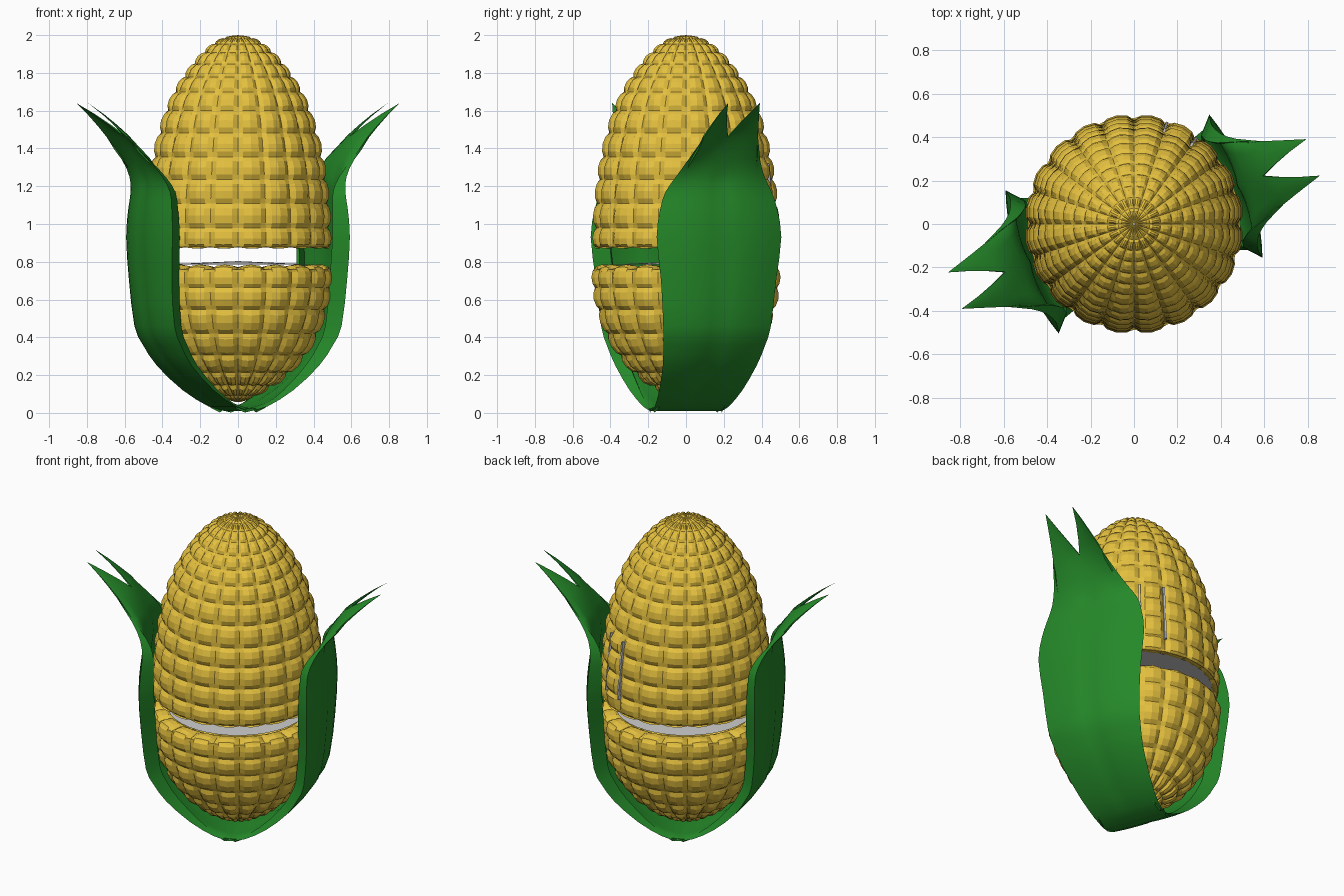
import bpy, bmesh
from math import sin, cos, pi, radians
from mathutils import Matrix, Vector

if "Cube" in bpy.data.objects:
    bpy.data.objects.remove(bpy.data.objects["Cube"])


def material(name, color):
    m = bpy.data.materials.new(name)
    m.diffuse_color = color
    m.use_nodes = True
    m.node_tree.nodes["Principled BSDF"].inputs["Base Color"].default_value = m.diffuse_color
    return m


YELLOW = material("kernel_yellow", (0.78, 0.53, 0.05, 1))
GREEN = material("husk_green", (0.018, 0.25, 0.022, 1))
COLUMNS = 20


def finish(bm, name, mat=None):
    me = bpy.data.meshes.new(name)
    bm.to_mesh(me)
    bm.free()
    ob = bpy.data.objects.new(name, me)
    bpy.context.collection.objects.link(ob)
    if mat:
        me.materials.append(mat)
    return ob


# Kernel-covered shell: each profile span is one row of faceted kernels
STEPS = ((0, 1.0), (0.2, 0.25), (0.5, 0.0), (0.8, 0.25))


def kernels(name, prof):
    n = len(prof) - 1
    pts = [Vector(p) for p in prof]

    def at(t):
        t = max(0, min(n, t))
        i = min(int(t), n - 1)
        return pts[i].lerp(pts[i + 1], t - i)

    rows = [(i + f, g) for i in range(n) for f, g in STEPS] + [(n, 1.0)]
    bm = bmesh.new()
    rings = []
    for t, gz in rows:
        p = at(t)
        tan = (at(t + 0.4) - at(t - 0.4)).normalized()
        i = min(int(t), n - 1)
        depth = min(0.026, 0.22 * (pts[i + 1] - pts[i]).length, 0.15 * p.x)
        ring = []
        for c in range(COLUMNS):
            for f, ga in STEPS:
                d = depth * min(1.0, ga + gz)
                r, z = p.x - tan.y * d, p.y + tan.x * d
                a = -pi / 2 + 2 * pi * (c + f) / COLUMNS
                # one column on the back sits slightly proud
                if c == 8 and f > 0 and 0.95 < z < 1.33:
                    r += 0.01
                ring.append(bm.verts.new((r * cos(a), r * sin(a), z)))
        rings.append(ring)
    m = len(rings[0])
    for lo, hi in zip(rings, rings[1:]):
        for j in range(m):
            k = (j + 1) % m
            bm.faces.new((lo[j], lo[k], hi[k], hi[j]))
    return finish(bm, name, YELLOW)


kernels("upper_cob", [(0.44, 0.872), (0.501, 0.866), (0.502, 0.98), (0.496, 1.11),
                      (0.482, 1.24), (0.462, 1.36), (0.432, 1.49), (0.393, 1.61),
                      (0.346, 1.71), (0.295, 1.79), (0.243, 1.86), (0.186, 1.92),
                      (0.13, 1.965), (0.075, 1.992), (0.004, 2.0)])
kernels("lower_cob", [(0.01, 0.055), (0.085, 0.08), (0.18, 0.125), (0.275, 0.195),
                      (0.365, 0.29), (0.437, 0.41), (0.482, 0.54), (0.507, 0.66),
                      (0.507, 0.775), (0.40, 0.795)])


# Grey cut ends of the two cob halves
def cut_end(name, r, z, rise):
    bm = bmesh.new()
    bmesh.ops.create_cone(bm, cap_ends=False, segments=40, radius1=r, radius2=0.01,
                          depth=rise, matrix=Matrix.Translation((0, 0, z + rise / 2)))
    bmesh.ops.holes_fill(bm, edges=[e for e in bm.edges if e.is_boundary and
                                    e.verts[0].co.xy.length < 0.1], sides=0)
    return finish(bm, name)


cut_end("lower_cut_end", 0.41, 0.785, 0.018)
cut_end("upper_cut_end", 0.456, 0.876, 0.01)

# Grey slits beside the proud column
for k, deg in enumerate((54, 72)):
    bm = bmesh.new()
    bmesh.ops.create_cube(bm, size=1, matrix=Matrix.Rotation(radians(deg), 4, 'Z')
                          @ Matrix.Translation((0.464, 0, 1.14))
                          @ Matrix.Rotation(radians(-5), 4, 'Y')
                          @ Matrix.Diagonal((0.03, 0.012, 0.36, 1)))
    finish(bm, f"slit_{k + 1}")

# Husk rows: height, edge distance, half width, arch, split between tips, edge tuck
HUSK = [(0.010, 0.00, 0.20, 0.0, 0, 0.0),
        (0.035, 0.09, 0.21, 0.01, 0, 0.02),
        (0.12, 0.225, 0.235, 0.02, 0, 0.04),
        (0.25, 0.360, 0.265, 0.03, 0, 0.055),
        (0.36, 0.430, 0.288, 0.045, 0, 0.06),
        (0.46, 0.472, 0.304, 0.05, 0, 0.065),
        (0.70, 0.495, 0.325, 0.055, 0, 0.07),
        (0.93, 0.501, 0.352, 0.06, 0, 0.07),
        (1.08, 0.497, 0.330, 0.055, 0, 0.06),
        (1.17, 0.495, 0.300, 0.045, 0, 0.05),
        (1.25, 0.520, 0.250, 0.02, 0, 0.03),
        (1.34, 0.580, 0.203, -0.015, 0, 0.01),
        (1.46, 0.685, 0.152, -0.045, 0.0, 0),
        (1.52, 0.744, 0.132, -0.035, 0.032, 0),
        (1.58, 0.808, 0.112, -0.02, 0.062, 0),
        (1.64, 0.880, 0.090, 0.0, 0.089, 0)]


# Smooth the rows by adding one in-between row per span (Catmull-Rom midpoint)
def refine(rows):
    out = []
    for i in range(len(rows) - 1):
        a, b = rows[i], rows[i + 1]
        p, q = rows[max(i - 1, 0)], rows[min(i + 2, len(rows) - 1)]
        if i < 11:
            mid = tuple((9 * (y + z) - x - w) / 16 for x, y, z, w in zip(p, a, b, q))
            mid = mid[:4] + (0,) + mid[5:]
        else:
            mid = tuple((y + z) / 2 for y, z in zip(a, b))
        out += [a, mid]
    return out + [rows[-1]]


def husk(name, deg):
    bm = bmesh.new()
    for side in (-1, 1):
        grid = []
        for z, u, w, arch, split, tuck in refine(HUSK):
            row = []
            for i in range(7):
                s = i / 6
                v = split + (w - split) * s
                crease = 0.015 * (1 - s) ** 4 * (arch > 0.01)
                row.append(bm.verts.new((u + arch * (1 - s * s) - crease, side * v, z)))
            # hem folded back towards the cob
            row.append(bm.verts.new((u - tuck, side * (w - tuck * 1.1), z)))
            grid.append(row)
        for a, b in zip(grid, grid[1:]):
            for i in range(7):
                q = (a[i], a[i + 1], b[i + 1], b[i])
                bm.faces.new(q if side > 0 else q[::-1])
    bmesh.ops.remove_doubles(bm, verts=bm.verts, dist=0.0005)
    bmesh.ops.rotate(bm, verts=bm.verts, matrix=Matrix.Rotation(radians(deg), 3, 'Z'))
    ob = finish(bm, name, GREEN)
    # thickness fades out towards the pointed tips
    group = ob.vertex_groups.new(name="thickness")
    for v in ob.data.vertices:
        group.add([v.index], min(1, max(0, (1.64 - v.co.z) / 0.3)), 'REPLACE')
    mod = ob.modifiers.new("thickness", 'SOLIDIFY')
    mod.thickness = 0.016
    mod.offset = -1
    mod.vertex_group = group.name
    bpy.ops.object.select_all(action='DESELECT')
    ob.select_set(True)
    bpy.context.view_layer.objects.active = ob
    bpy.ops.object.modifier_apply(modifier=mod.name)
    for vert in ob.data.vertices:
        vert.co.z = max(vert.co.z, 0)
    bpy.ops.object.shade_smooth_by_angle(angle=radians(35))


husk("right_husk", 20.4)
husk("left_husk", 200.4)
